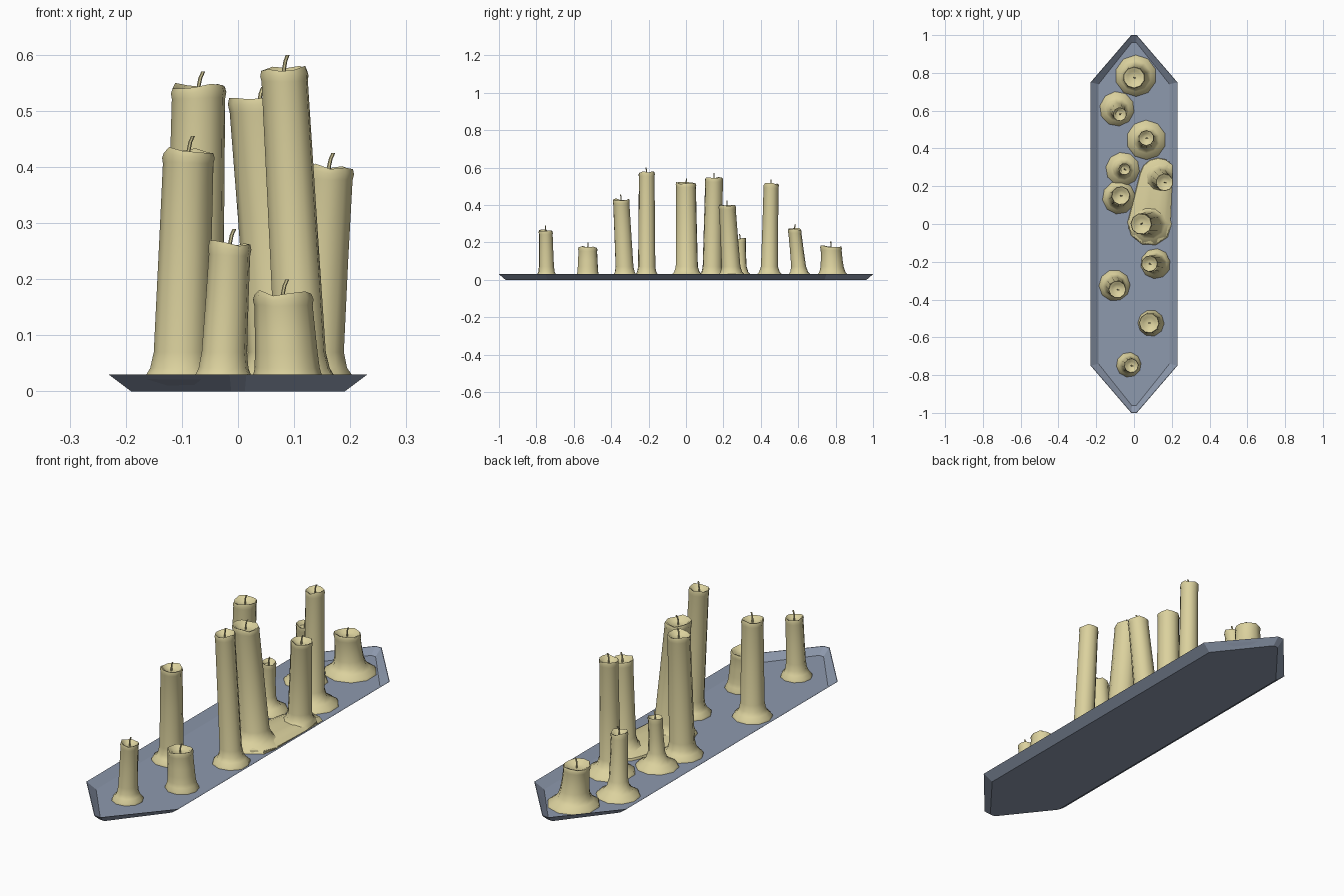
import bpy, bmesh, math, random
from mathutils import Vector

if "Cube" in bpy.data.objects:
    bpy.data.objects.remove(bpy.data.objects["Cube"])

random.seed(4)


def material(name, rgb):
    m = bpy.data.materials.new(name)
    m.diffuse_color = (*rgb, 1)
    m.use_nodes = True
    m.node_tree.nodes["Principled BSDF"].inputs["Base Color"].default_value = m.diffuse_color
    return m


WAX = material("cream wax", (0.71, 0.64, 0.34))
SLATE = material("slate blue", (0.27, 0.32, 0.42))


def loft(name, rings, mat, smooth=True):
    """Skin a list of equal-length point rings, capping both ends."""
    bm = bmesh.new()
    rows = [[bm.verts.new(p) for p in ring] for ring in rings]
    n = len(rows[0])
    for a, b in zip(rows, rows[1:]):
        for i in range(n):
            j = (i + 1) % n
            bm.faces.new((a[i], a[j], b[j], b[i]))
    bm.faces.new(rows[0][::-1])
    bm.faces.new(rows[-1])
    bmesh.ops.recalc_face_normals(bm, faces=bm.faces)
    me = bpy.data.meshes.new(name)
    bm.to_mesh(me)
    bm.free()
    me.materials.append(mat)
    ob = bpy.data.objects.new(name, me)
    bpy.context.collection.objects.link(ob)
    if smooth:
        bpy.ops.object.select_all(action='DESELECT')
        ob.select_set(True)
        bpy.context.view_layer.objects.active = ob
        bpy.ops.object.shade_smooth_by_angle(angle=math.radians(50))
    return ob


def inside_tray(p):
    """Keep spreading wax within the sloping tray wall."""
    lim = 0.184 + 1.33 * min(p.z, 0.03)
    return Vector((max(-lim, min(lim, p.x)), p.y, p.z))


# Shallow dish: long hexagon with blunt tips
def hexagon(w, corner, tip, blunt, z):
    return [(w, -corner, z), (w, corner, z), (blunt, tip, z),
            (-blunt, tip, z), (-w, corner, z), (-w, -corner, z),
            (-blunt, -tip, z), (blunt, -tip, z)]


loft("tray", [hexagon(0.19, 0.74, 0.965, 0.012, 0),
              hexagon(0.23, 0.75, 1.0, 0.015, 0.03),
              hexagon(0.227, 0.75, 0.997, 0.014, 0.03),
              hexagon(0.188, 0.74, 0.962, 0.011, 0.003)], SLATE, False)

# Candles: base x, y, flare radius, top x, y, shaft radius, height
CANDLES = [
    (0.01, 0.785, 0.11, 0.0, 0.775, 0.057, 0.18),
    (-0.09, 0.61, 0.092, -0.075, 0.58, 0.036, 0.272),
    (0.065, 0.445, 0.105, 0.065, 0.455, 0.041, 0.512),
    (-0.06, 0.29, 0.09, -0.05, 0.29, 0.031, 0.22),
    (0.135, 0.245, 0.10, 0.162, 0.22, 0.046, 0.40),
    (-0.08, 0.14, 0.088, -0.07, 0.15, 0.049, 0.545),
    (0.085, 0.005, 0.12, 0.038, 0.0, 0.056, 0.518),
    (0.115, -0.21, 0.08, 0.082, -0.21, 0.043, 0.575),
    (-0.103, -0.325, 0.083, -0.088, -0.347, 0.046, 0.43),
    (0.09, -0.525, 0.07, 0.08, -0.525, 0.053, 0.175),
    (-0.028, -0.745, 0.066, -0.014, -0.75, 0.038, 0.265),
]
SIDES = 10


def candle(k, bx, by, flare, tx, ty, r, h):
    wave = [random.uniform(-0.006, 0.006) for _ in range(SIDES)]
    turn = random.uniform(0, 0.6)
    mix = lambda t: r * 1.04 + (flare - r * 1.04) * t
    # radius, height, amount of the uneven rim
    profile = [(flare, 0.003, 0), (mix(0.92), 0.012, 0), (mix(0.45), 0.026, 0),
               (mix(0.2), 0.042, 0), (mix(0.05), 0.07, 0), (r * 1.02, h * 0.6, 0),
               (r * 0.98, h - 0.022, 0.3), (r * 1.02, h - 0.010, 0.8),
               (r * 0.96, h, 1), (r * 0.80, h - 0.003, 0.8),
               (r * 0.60, h - 0.014, 0.2), (r * 0.15, h - 0.017, 0)]
    rings = []
    for rad, z, amt in profile:
        t = z / h
        cx, cy = bx + (tx - bx) * t, by + (ty - by) * t
        ring = []
        for i in range(SIDES):
            a = turn + math.tau * i / SIDES
            ring.append(inside_tray(Vector((cx + rad * math.cos(a),
                                            cy + rad * math.sin(a),
                                            z + amt * wave[i]))))
        rings.append(ring)
    loft(f"candle_{k}", rings, WAX)
    # Bent wick
    a = random.uniform(-0.6, 0.9)
    wick = []
    for s, bend in ((-0.02, 0), (0.0, 0.0), (0.014, 0.003), (0.025, 0.008)):
        c = Vector((tx + bend * math.cos(a), ty + bend * math.sin(a), h + s))
        wick.append([c + Vector((0.0035 * math.cos(math.tau * i / 6),
                                 0.0035 * math.sin(math.tau * i / 6), 0))
                     for i in range(6)])
    loft(f"wick_{k}", wick, WAX)


for k, spec in enumerate(CANDLES, 1):
    candle(k, *spec)

# Pool of melted wax joining two candles by the right edge
A, B = Vector((0.083, 0.005, 0)), Vector((0.13, 0.25, 0))
heading = math.atan2(B.y - A.y, B.x - A.x)
pool = []
for f, z in ((1.0, 0.004), (0.97, 0.014), (0.7, 0.025), (0.35, 0.032)):
    ring = []
    for c, rad, start in ((B, 0.10, -math.pi / 2), (A, 0.115, math.pi / 2)):
        for i in range(8):
            a = heading + start + math.pi * i / 7
            p = c + Vector((math.cos(a), math.sin(a), 0)) * rad * f
            ring.append(inside_tray(Vector((p.x, p.y, z))))
    pool.append(ring)
loft("wax_pool", pool, WAX)
